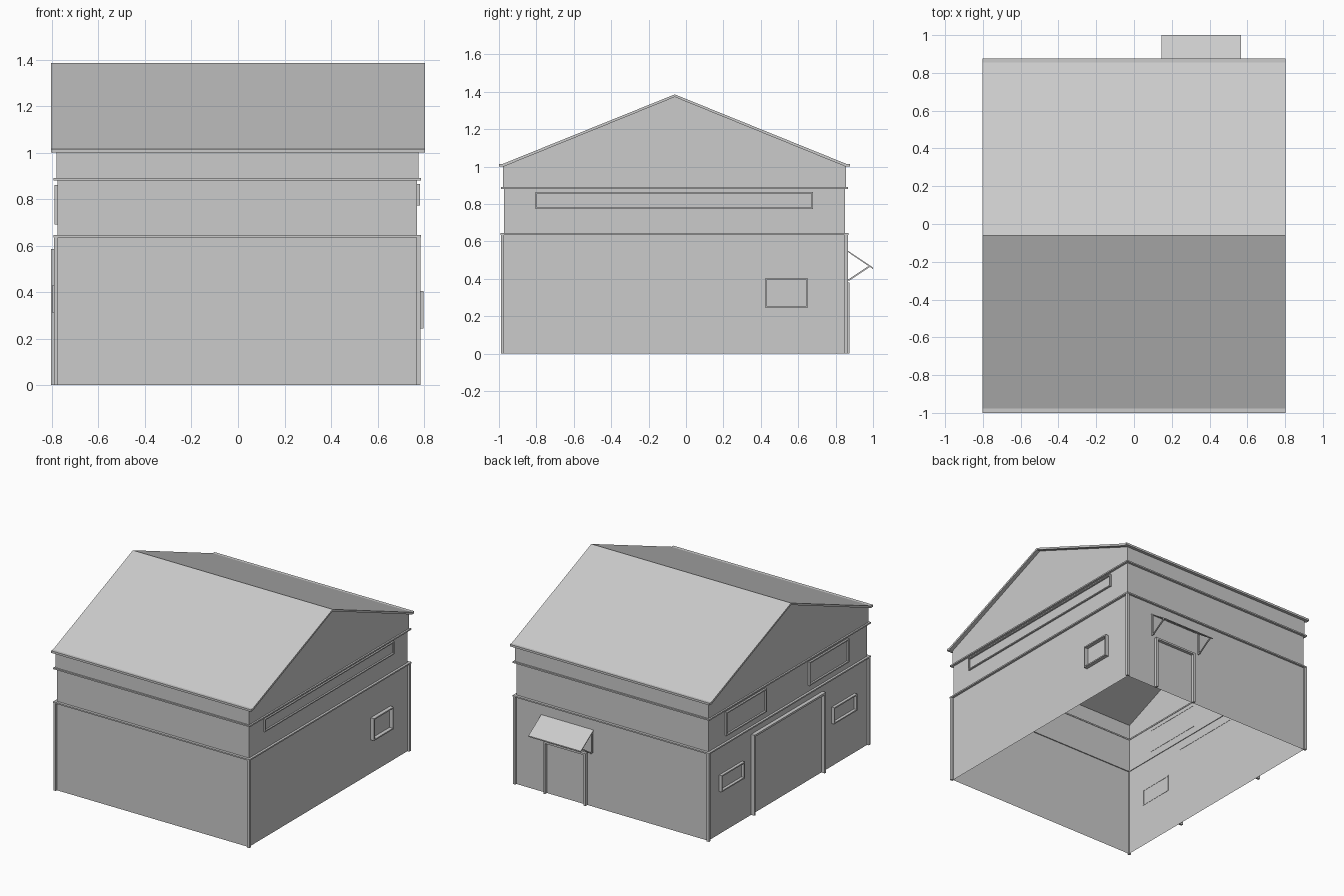
import bpy, bmesh
from mathutils import Vector

if "Cube" in bpy.data.objects:
    bpy.data.objects.remove(bpy.data.objects["Cube"])

CX, CY = -0.003, -0.062      # centre of the building footprint
RIDGE_Y = -0.06


def make(name, verts, faces):
    me = bpy.data.meshes.new(name)
    me.from_pydata([tuple(v) for v in verts], [], faces)
    bm = bmesh.new()
    bm.from_mesh(me)
    bmesh.ops.recalc_face_normals(bm, faces=bm.faces)
    bm.to_mesh(me)
    bm.free()
    ob = bpy.data.objects.new(name, me)
    bpy.context.collection.objects.link(ob)
    return ob


def boxes(name, *spans):
    """One object made of boxes, each (x0, x1, y0, y1, z0, z1)."""
    verts, faces = [], []
    for x0, x1, y0, y1, z0, z1 in spans:
        n = len(verts)
        verts += [(x, y, z) for z in (z0, z1)
                  for x, y in ((x0, y0), (x1, y0), (x1, y1), (x0, y1))]
        faces += [[n + i for i in f] for f in
                  ((3, 2, 1, 0), (4, 5, 6, 7), (0, 1, 5, 4),
                   (1, 2, 6, 5), (2, 3, 7, 6), (3, 0, 4, 7))]
    return make(name, verts, faces)


def prism(name, profile, x0, x1):
    """Extrude a closed (y, z) profile along x."""
    n = len(profile)
    verts = [(x, y, z) for x in (x0, x1) for y, z in profile]
    faces = [list(range(n)), list(range(n, 2 * n))]
    faces += [[i, (i + 1) % n, n + (i + 1) % n, n + i] for i in range(n)]
    return make(name, verts, faces)


def shell(name, hx, hy, z0, z1):
    """Four thin walls, open at top and bottom."""
    c = ((-hx, -hy), (hx, -hy), (hx, hy), (-hx, hy))
    verts = [(CX + x, CY + y, z) for z in (z0, z1) for x, y in c]
    return make(name, verts, [(i, (i + 1) % 4, 4 + (i + 1) % 4, 4 + i) for i in range(4)])


def ledge(name, hx, hy, z0, z1, w):
    """Rectangular band around the walls."""
    a, b, c, d = CX - hx, CX + hx, CY - hy, CY + hy
    return boxes(name, (a, b, c, c + w, z0, z1), (a, b, d - w, d, z0, z1),
                 (a, a + w, c + w, d - w, z0, z1), (b - w, b, c + w, d - w, z0, z1))


def side_frame(name, xa, xb, y0, y1, z0, z1, w, sill=True):
    """Frame standing out of a side wall."""
    x0, x1 = min(xa, xb), max(xa, xb)
    parts = [(x0, x1, y0, y0 + w, z0, z1), (x0, x1, y1 - w, y1, z0, z1),
             (x0, x1, y0 + w, y1 - w, z1 - w, z1)]
    if sill:
        parts.append((x0, x1, y0 + w, y1 - w, z0, z0 + w))
    return boxes(name, *parts)


# Walls in three storeys, with ledges between
shell("lower_wall", 0.773, 0.915, 0, 0.64)
shell("middle_wall", 0.773, 0.911, 0.64, 0.885)
shell("upper_wall", 0.778, 0.917, 0.885, 1.005)
ledge("lower_ledge", 0.79, 0.93, 0.635, 0.645, 0.022)
ledge("upper_ledge", 0.79, 0.928, 0.88, 0.89, 0.02)

# Corner posts
for sx in (-1, 1):
    for sy in (-1, 1):
        x, y = CX + sx * 0.779, CY + sy * 0.919
        boxes("corner_post", (x - 0.009, x + 0.009, y - 0.009, y + 0.009, 0, 0.636))

# Gable ends
for s in (-1, 1):
    x = CX + s * 0.778
    make("gable", [(x, CY - 0.917, 1.005), (x, CY + 0.917, 1.005), (x, RIDGE_Y, 1.377)], [(0, 1, 2)])

# Roof with flat eave lips
prism("roof", [(-1.0, 1.0), (-1.0, 1.015), (-0.978, 1.015), (RIDGE_Y, 1.386),
               (0.856, 1.015), (0.877, 1.015), (0.877, 1.0), (0.853, 1.0),
               (RIDGE_Y, 1.372), (-0.975, 1.0)], -0.803, 0.803)

# Right side windows
side_frame("right_strip_window", 0.768, 0.782, -0.805, 0.68, 0.773, 0.865, 0.008)
side_frame("right_window", 0.768, 0.797, 0.425, 0.65, 0.243, 0.404, 0.009)

# Left side windows and the large door
for y0, y1 in ((0.197, 0.66), (-0.75, -0.295)):
    side_frame("left_upper_window", -0.774, -0.789, y0, y1, 0.69, 0.86, 0.009)
for y0, y1 in ((0.462, 0.727), (-0.83, -0.565)):
    side_frame("left_lower_window", -0.774, -0.797, y0, y1, 0.31, 0.43, 0.009)
side_frame("large_door_frame", -0.774, -0.803, -0.46, 0.36, 0, 0.585, 0.014, sill=False)

# Back door frame
boxes("back_door_frame", (0.196, 0.21, 0.85, 0.875, 0, 0.38),
      (0.521, 0.535, 0.85, 0.875, 0, 0.38), (0.21, 0.521, 0.85, 0.875, 0.367, 0.38))

# Awning sheet and its struts
prism("awning", [(0.853, 0.552), (0.853, 0.558), (1.0, 0.46), (1.0, 0.452)], 0.146, 0.567)
for x in (0.15, 0.555):
    prism("awning_strut", [(0.853, 0.392), (0.876, 0.392), (0.985, 0.465), (0.975, 0.468),
                           (0.873, 0.4), (0.853, 0.4)], x, x + 0.008)
    boxes("awning_bracket", (x, x + 0.008, 0.853, 0.865, 0.395, 0.55))
